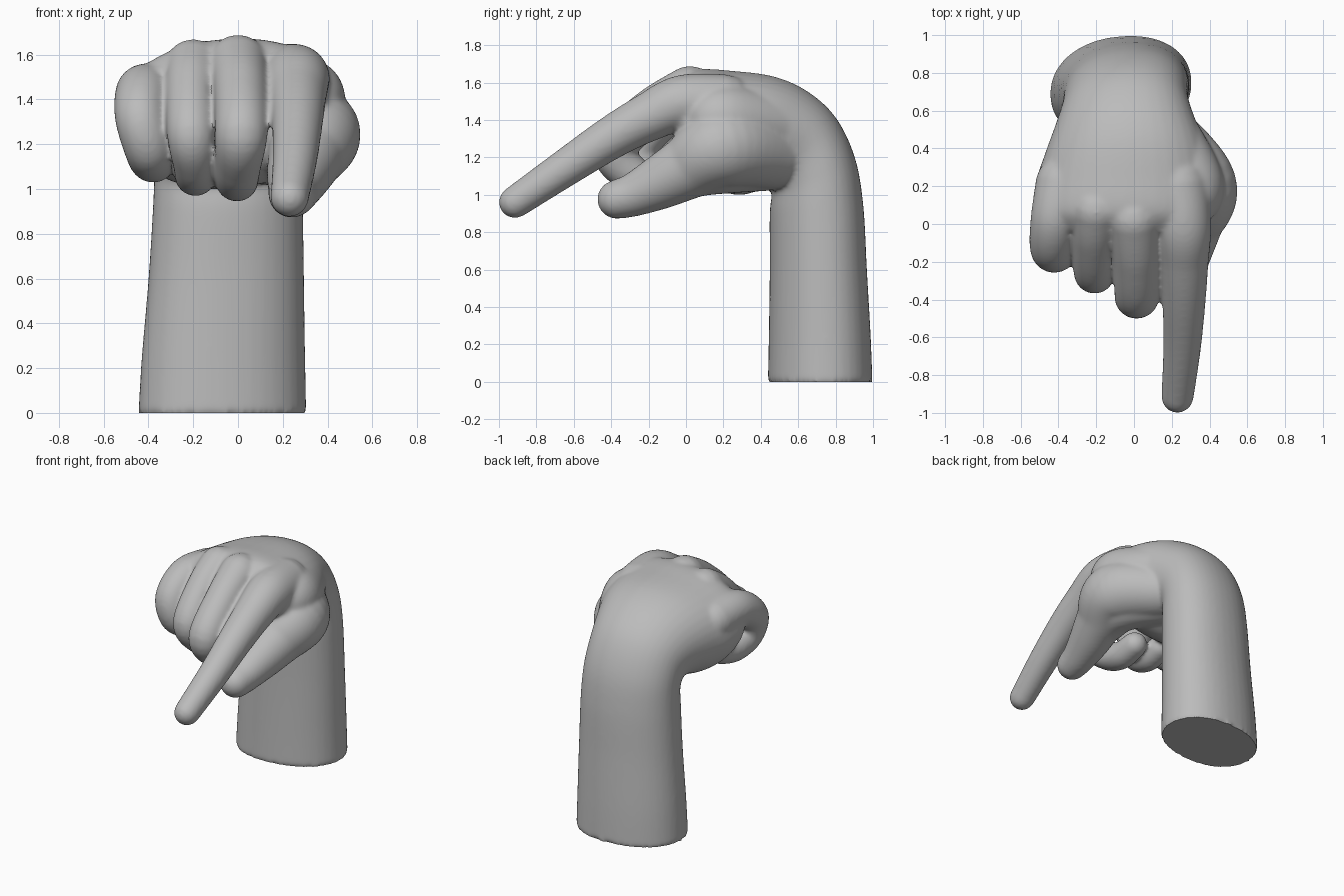
import bpy, bmesh, math
from mathutils import Vector

if "Cube" in bpy.data.objects:
    bpy.data.objects.remove(bpy.data.objects["Cube"])

SIDES = 40


def resample(keys, steps=8):
    """Smooth curve of number rows through the key rows."""
    out = []
    for i in range(len(keys) - 1):
        a, b = keys[max(i - 1, 0)], keys[i]
        c, d = keys[i + 1], keys[min(i + 2, len(keys) - 1)]
        for s in range(steps):
            t = s / steps
            out.append([
                0.5 * (2 * q + (r - p) * t + (2 * p - 5 * q + 4 * r - w) * t ** 2
                       + (3 * q - p - 3 * r + w) * t ** 3)
                for p, q, r, w in zip(a, b, c, d)])
    out.append(list(keys[-1]))
    return out


def loft(bm, rings):
    """Closed skin over a list of rings of points."""
    rows = [[bm.verts.new(p) for p in ring] for ring in rings]
    faces = [bm.faces.new(rows[0][::-1]), bm.faces.new(rows[-1])]
    for lo, hi in zip(rows, rows[1:]):
        for i in range(SIDES):
            j = (i + 1) % SIDES
            faces.append(bm.faces.new((lo[i], lo[j], hi[j], hi[i])))
    bmesh.ops.recalc_face_normals(bm, faces=faces)


def oval(centre, u, v, power=2.0):
    """Ring of points with half axes u and v."""
    pts = []
    for i in range(SIDES):
        a = math.tau * i / SIDES
        c, s = math.cos(a), math.sin(a)
        pts.append(centre + u * math.copysign(abs(c) ** (2 / power), c)
                   + v * math.copysign(abs(s) ** (2 / power), s))
    return pts


def finger(bm, keys):
    """Round-ended tube through rows of x, y, z, radius."""
    path = resample(keys)
    pts = [Vector(k[:3]) for k in path]
    rings = []

    def ring(p, t, r):
        u = (Vector((1, 0, 0)) - t * t.x).normalized()
        rings.append(oval(p, u * r, t.cross(u) * r))

    last = len(pts) - 1
    angles = [math.radians(a) for a in (85, 65, 45, 22)]
    for i, p in enumerate(pts):
        t = (pts[min(i + 1, last)] - pts[max(i - 1, 0)]).normalized()
        r = path[i][3]
        if i == 0:
            for a in angles:
                ring(p - t * r * math.sin(a), t, r * math.cos(a))
        ring(p, t, r)
        if i == last:
            for a in reversed(angles):
                ring(p + t * r * math.sin(a), t, r * math.cos(a))
    loft(bm, rings)


bm = bmesh.new()

# Forearm, wrist and palm: outer y z, inner y z, low x, high x
arm = [
    (.995, 0, .44, 0, -.445, .305),
    (.985, .25, .445, .25, -.43, .30),
    (.965, .6, .45, .6, -.40, .295),
    (.945, .95, .45, .9, -.38, .29),
    (.90, 1.2, .46, 1.0, -.375, .285),
    (.80, 1.41, .44, 1.03, -.385, .29),
    (.65, 1.55, .38, 1.02, -.42, .33),
    (.47, 1.63, .29, 1.0, -.47, .39),
    (.25, 1.66, .2, 1.02, -.52, .43),
    (.06, 1.665, .11, 1.09, -.53, .43),
    (-.05, 1.59, .03, 1.23, -.48, .38),
]
rings = []
for yo, zo, yi, zi, x0, x1 in resample(arm):
    outer, inner = Vector((0, yo, zo)), Vector((0, yi, zi))
    mid = (outer + inner) / 2 + Vector(((x0 + x1) / 2, 0, 0))
    # The oval leans outward on the thumb side
    lean = (outer - inner).normalized() * .03
    rings.append(oval(mid, Vector(((x1 - x0) / 2, 0, 0)) + lean,
                      (outer - inner) / 2, 2.15))
loft(bm, rings)

# Pointing index finger
finger(bm, [(.23, .2, 1.475, .17), (.26, -.02, 1.49, .15), (.265, -.2, 1.415, .13),
            (.265, -.4, 1.305, .115), (.255, -.65, 1.14, .1), (.23, -.915, .96, .086)])
# Curled middle finger
finger(bm, [(0, .02, 1.555, .135), (.012, -.19, 1.44, .122), (.015, -.385, 1.25, .118),
            (0, -.28, 1.1, .102), (-.005, -.14, 1.04, .096), (-.005, 0, 1.06, .088)])
# Curled ring finger
finger(bm, [(-.2, .07, 1.54, .13), (-.21, -.08, 1.45, .115), (-.21, -.26, 1.25, .108),
            (-.195, -.19, 1.11, .095), (-.19, -.07, 1.06, .092), (-.185, .05, 1.08, .085)])
# Curled little finger
finger(bm, [(-.38, .22, 1.41, .14), (-.42, .02, 1.425, .128), (-.435, -.13, 1.32, .115),
            (-.4, -.13, 1.18, .108), (-.38, 0, 1.13, .102), (-.36, .12, 1.14, .09)])
# Thumb with its fleshy base
finger(bm, [(.15, .46, 1.22, .19), (.33, .2, 1.25, .215), (.3, 0, 1.14, .17),
            (.27, -.15, 1.06, .143), (.25, -.28, 1.0, .117), (.24, -.37, .975, .105)])
# Web between thumb and index knuckle
finger(bm, [(.16, .5, 1.36, .17), (.29, .2, 1.4, .19), (.28, .06, 1.4, .13)])
# Ball of the thumb
finger(bm, [(.1, .43, 1.17, .15), (.26, .2, 1.17, .165), (.27, .03, 1.13, .145)])

mesh = bpy.data.meshes.new("pointing_hand")
bm.to_mesh(mesh)
bm.free()
hand = bpy.data.objects.new("pointing_hand", mesh)
bpy.context.collection.objects.link(hand)
bpy.context.view_layer.objects.active = hand
hand.select_set(True)

# Fuse the parts into one soft skin
fuse = hand.modifiers.new("fuse", 'REMESH')
fuse.mode = 'VOXEL'
fuse.voxel_size = .012
soften = hand.modifiers.new("soften", 'SMOOTH')
soften.factor = .5
soften.iterations = 14
for name in ("fuse", "soften"):
    bpy.ops.object.modifier_apply(modifier=name)

# Flat cut end of the forearm
for v in hand.data.vertices:
    if v.co.z < .008:
        v.co.z = 0
bpy.ops.object.shade_smooth_by_angle(angle=math.radians(40))

skin = bpy.data.materials.new("plain_grey")
skin.use_nodes = True
grey = (.5, .5, .5, 1)
skin.diffuse_color = grey
skin.node_tree.nodes["Principled BSDF"].inputs["Base Color"].default_value = grey
hand.data.materials.clear()
hand.data.materials.append(skin)
